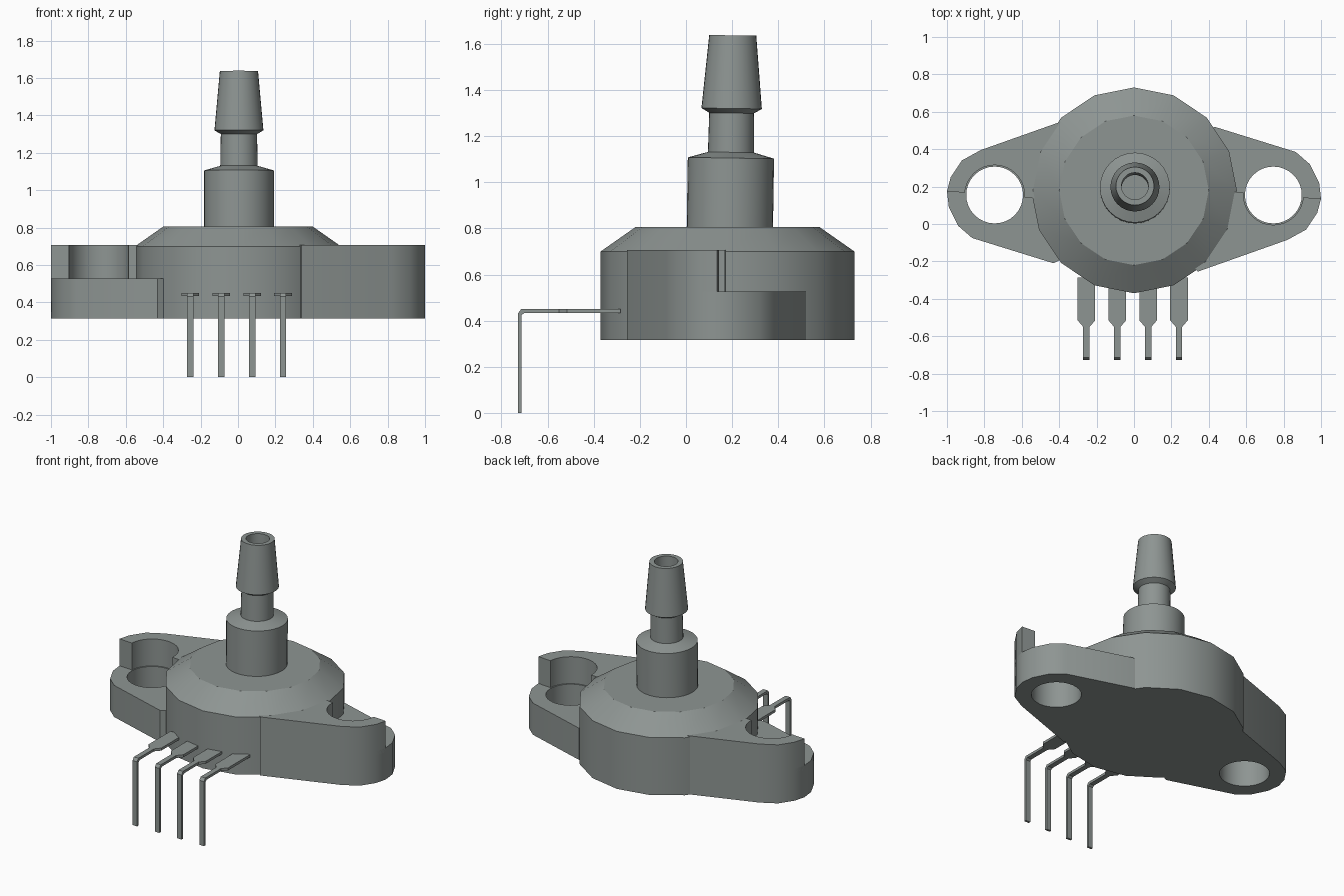
import bpy, bmesh, math
from mathutils import Matrix, Vector

cube = bpy.data.objects.get("Cube")
if cube:
    bpy.data.objects.remove(cube, do_unlink=True)

grey = bpy.data.materials.new("Grey plastic")
grey.use_nodes = True
colour = (0.27, 0.30, 0.29, 1)
grey.diffuse_color = colour
grey.node_tree.nodes["Principled BSDF"].inputs["Base Color"].default_value = colour


def finish(bm, name, angle=None):
    """Turn a bmesh into a named object, smooth below the given angle."""
    mesh = bpy.data.meshes.new(name)
    bm.to_mesh(mesh)
    bm.free()
    mesh.materials.append(grey)
    obj = bpy.data.objects.new(name, mesh)
    bpy.context.collection.objects.link(obj)
    bpy.ops.object.select_all(action="DESELECT")
    obj.select_set(True)
    bpy.context.view_layer.objects.active = obj
    if angle:
        bpy.ops.object.shade_smooth_by_angle(angle=math.radians(angle))
    return obj


def lathe(name, profile, sides, centre, tilt=0.0):
    """Revolve (radius, z) points running from bottom to top outside."""
    bm = bmesh.new()
    rings = []
    for r, z in profile:
        if r == 0:
            rings.append([bm.verts.new((0, 0, z))] * sides)
        else:
            rings.append([bm.verts.new((r * math.cos(math.tau * i / sides),
                                        r * math.sin(math.tau * i / sides), z))
                          for i in range(sides)])
    for a, b in zip(rings, rings[1:]):
        for i in range(sides):
            j = (i + 1) % sides
            loop = list(dict.fromkeys([a[i], a[j], b[j], b[i]]))
            bm.faces.new(loop)
    base = Vector((0, 0, profile[0][1]))
    bm.transform(Matrix.Translation(Vector(centre) + base)
                 @ Matrix.Rotation(tilt, 4, "X") @ Matrix.Translation(-base))
    return finish(bm, name, 30)


def prism(bm, outline, z0, z1):
    """Extrude a counter-clockwise outline between two heights."""
    face = bm.faces.new([bm.verts.new((x, y, z0)) for x, y in outline])
    out = bmesh.ops.extrude_face_region(bm, geom=[face], use_keep_orig=True)
    verts = [v for v in out["geom"] if isinstance(v, bmesh.types.BMVert)]
    bmesh.ops.translate(bm, verts=verts, vec=(0, 0, z1 - z0))
    bmesh.ops.recalc_face_normals(bm, faces=bm.faces[:])


# Hollow round housing with a sloping shoulder, open under the port
lathe("housing", [(0, 0.315), (0.55, 0.315), (0.55, 0.70), (0.40, 0.805), (0.09, 0.805)],
      16, (0, 0.18, 0))

# Hose port: collar, stem, barb and open bore
lathe("hose_port", [(0.187, 0.79), (0.187, 1.105), (0.10, 1.13), (0.097, 1.30),
                    (0.131, 1.32), (0.102, 1.637), (0.072, 1.637), (0.072, 0.79)],
      32, (0.005, 0.19, 0), -0.015)

# Mounting ears: a full-outline flange with a raised wall over one half
PIVOT = Vector((0, 0.155, 0))
HOLE = (0.745, 0.155)
front_edge = [(0.34, -0.255), (0.82, -0.085), (0.92, -0.03), (0.98, 0.06), (1.0, 0.135)]
back_edge = [(0.99, 0.22), (0.94, 0.32), (0.865, 0.385), (0.43, 0.52), (0.30, 0.45)]
inner = (0.30, -0.20)


def ear_part(name, outline, z0, z1, hole_radius, turn):
    bm = bmesh.new()
    prism(bm, outline, z0, z1)
    obj = finish(bm, name)
    bm = bmesh.new()
    bmesh.ops.create_cone(bm, cap_ends=True, segments=32, radius1=hole_radius,
                          radius2=hole_radius, depth=2,
                          matrix=Matrix.Translation((*HOLE, 0.5)))
    cutter = finish(bm, "hole_cutter")
    cutter.hide_render = True
    mod = obj.modifiers.new("hole", "BOOLEAN")
    mod.operation, mod.solver, mod.object = "DIFFERENCE", "EXACT", cutter
    bpy.ops.object.select_all(action="DESELECT")
    obj.select_set(True)
    bpy.context.view_layer.objects.active = obj
    bpy.ops.object.modifier_apply(modifier=mod.name)
    bpy.data.objects.remove(cutter, do_unlink=True)
    obj.data.transform(Matrix.Translation(PIVOT) @ Matrix.Rotation(turn, 4, "Z")
                       @ Matrix.Translation(-PIVOT))
    bpy.ops.object.shade_smooth_by_angle(angle=math.radians(40))


for side, turn in (("left", 0), ("right", math.pi)):
    ear_part(side + "_ear_flange", front_edge + back_edge + [inner],
             0.315, 0.527, 0.152, turn)
    ear_part(side + "_ear_wall", front_edge + [(0.5, 0.175), (0.30, 0.175), inner],
             0.50, 0.707, 0.16, turn)

# Contact pins: broad root, tapered neck, then a bent leg
for n in range(4):
    x = -0.2545 + 0.165 * n
    w, t = 0.047, 0.017
    bm = bmesh.new()
    prism(bm, [(x - t, -0.70), (x + t, -0.70), (x + t, -0.55), (x + w, -0.515),
               (x + w, -0.285), (x - w, -0.285), (x - w, -0.515), (x - t, -0.55)],
          0.434, 0.451)
    # Bent leg drawn from the side as (y, z), swept across x
    leg = [(-0.70, 0.434), (-0.70, 0.451), (-0.714, 0.451), (-0.728, 0.432),
           (-0.728, 0.0), (-0.713, 0.0), (-0.713, 0.424)]
    face = bm.faces.new([bm.verts.new((x - t, y, z)) for y, z in leg])
    out = bmesh.ops.extrude_face_region(bm, geom=[face], use_keep_orig=True)
    bmesh.ops.translate(bm, vec=(2 * t, 0, 0),
                        verts=[v for v in out["geom"] if isinstance(v, bmesh.types.BMVert)])
    bmesh.ops.recalc_face_normals(bm, faces=bm.faces[:])
    finish(bm, f"contact_pin_{n + 1}")
